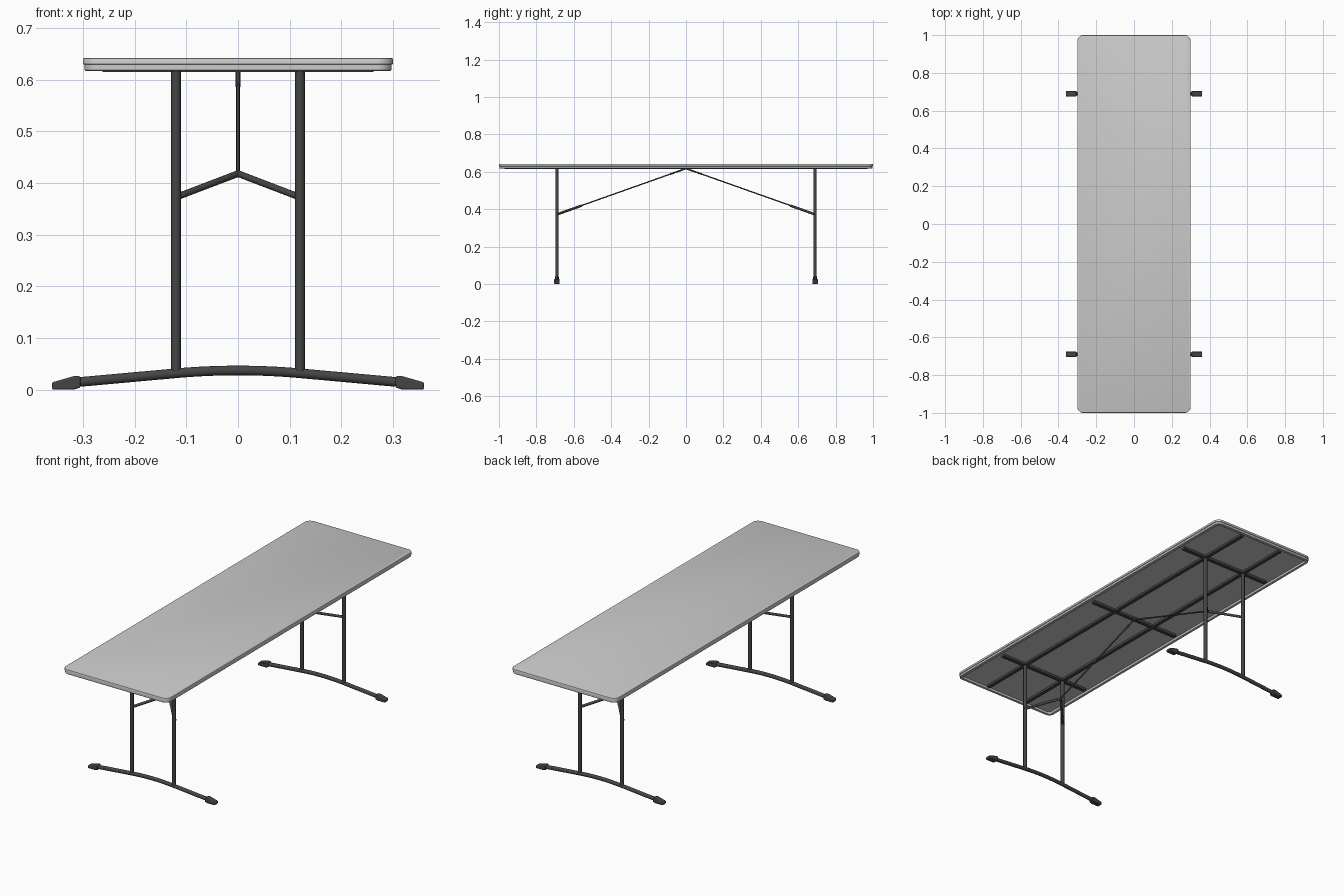
import bpy, bmesh, math
from mathutils import Vector

if "Cube" in bpy.data.objects:
    bpy.data.objects.remove(bpy.data.objects["Cube"])

dark = bpy.data.materials.new("dark_metal")
dark.diffuse_color = (0.06, 0.06, 0.06, 1)
dark.use_nodes = True
dark.node_tree.nodes["Principled BSDF"].inputs["Base Color"].default_value = dark.diffuse_color


def finish(bm, name, mat=None, bevel=0):
    bmesh.ops.recalc_face_normals(bm, faces=bm.faces[:])
    me = bpy.data.meshes.new(name)
    bm.to_mesh(me)
    bm.free()
    ob = bpy.data.objects.new(name, me)
    bpy.context.collection.objects.link(ob)
    if mat:
        me.materials.append(mat)
    if bevel:
        m = ob.modifiers.new("bevel", 'BEVEL')
        m.width, m.segments = bevel, 2
    activate(ob)
    bpy.ops.object.shade_smooth_by_angle(angle=math.radians(35))
    return ob


def activate(ob):
    bpy.ops.object.select_all(action='DESELECT')
    ob.select_set(True)
    bpy.context.view_layer.objects.active = ob


def tube(name, pts, r):
    cu = bpy.data.curves.new(name, 'CURVE')
    cu.dimensions = '3D'
    cu.bevel_depth, cu.bevel_resolution, cu.use_fill_caps = r, 3, True
    sp = cu.splines.new('POLY')
    sp.points.add(len(pts) - 1)
    for p, co in zip(sp.points, pts):
        p.co = (*co, 1)
    ob = bpy.data.objects.new(name, cu)
    bpy.context.collection.objects.link(ob)
    cu.materials.append(dark)
    activate(ob)
    bpy.ops.object.convert(target='MESH')
    bpy.ops.object.shade_smooth_by_angle(angle=math.radians(40))


def box(name, loc, size):
    bm = bmesh.new()
    bmesh.ops.create_cube(bm, size=1)
    bmesh.ops.scale(bm, vec=size, verts=bm.verts)
    bmesh.ops.translate(bm, vec=loc, verts=bm.verts)
    return finish(bm, name, dark)


def rounded_loop(bm, inset, z, radius=0.032, seg=8):
    r = max(radius - inset, 0.012)
    hx, hy = 0.3 - inset - r, 1.0 - inset - r
    loop = []
    for k, (sx, sy) in enumerate([(1, 1), (-1, 1), (-1, -1), (1, -1)]):
        for i in range(seg + 1):
            a = (k + i / seg) * math.pi / 2
            loop.append(bm.verts.new((sx * hx + r * math.cos(a), sy * hy + r * math.sin(a), z)))
    return loop


# table top: stepped rim with recessed underside
bm = bmesh.new()
rings = [(0.003, 0.642), (0.001, 0.6412), (0, 0.639), (0, 0.630), (0.003, 0.629),
         (0.003, 0.619), (0.005, 0.617), (0.018, 0.617), (0.020, 0.627)]
loops = [rounded_loop(bm, *r) for r in rings]
for a, b in zip(loops, loops[1:]):
    n = len(a)
    for i in range(n):
        bm.faces.new((a[i], a[(i + 1) % n], b[(i + 1) % n], b[i]))
bm.faces.new(loops[0])
bm.faces.new(loops[-1])
finish(bm, "table_top")

# underside frame
for s in (-1, 1):
    box("long_rail", (s * 0.12, 0, 0.6215), (0.018, 1.94, 0.012))
for y in (-0.69, 0, 0.69):
    box("cross_rail", (0, y, 0.6215), (0.524, 0.02, 0.014))

for sy in (-1, 1):
    Y = 0.69 * sy
    # arched foot bar
    path = []
    for i in range(-12, 13):
        x = i * 0.01
        path.append((x, Y, 0.037 - 0.375 * x * x))
    tube("foot_bar", [(-0.325, Y, 0.0131)] + path + [(0.325, Y, 0.0131)], 0.0098)
    for sx in (-1, 1):
        # upright and brace arm
        tube("leg", [(sx * 0.12, Y, 0.03), (sx * 0.12, Y, 0.622)], 0.0095)
        tube("brace_arm", [(sx * 0.128, Y, 0.371), (sx * 0.118, Y - sy * 0.003, 0.373),
                           (0, 0.56 * sy, 0.418)], 0.0065)
        # wedge end cap
        bm = bmesh.new()
        prof = [(0.305, 0.004), (0.305, 0.026), (0.318, 0.026), (0.36, 0.014), (0.36, 0), (0.318, 0)]
        f = bm.faces.new([bm.verts.new((sx * x, Y - 0.0145, z)) for x, z in prof])
        ext = bmesh.ops.extrude_face_region(bm, geom=[f])
        bmesh.ops.translate(bm, vec=(0, 0.029, 0),
                            verts=[v for v in ext["geom"] if isinstance(v, bmesh.types.BMVert)])
        finish(bm, "foot_cap", dark, 0.003)
    # centre strut with sleeve
    a, b = Vector((0, 0.565 * sy, 0.417)), Vector((0, 0, 0.617))
    tube("centre_strut", [a, b], 0.0036)
    tube("strut_sleeve", [b.lerp(a, 0.15), b], 0.0047)
